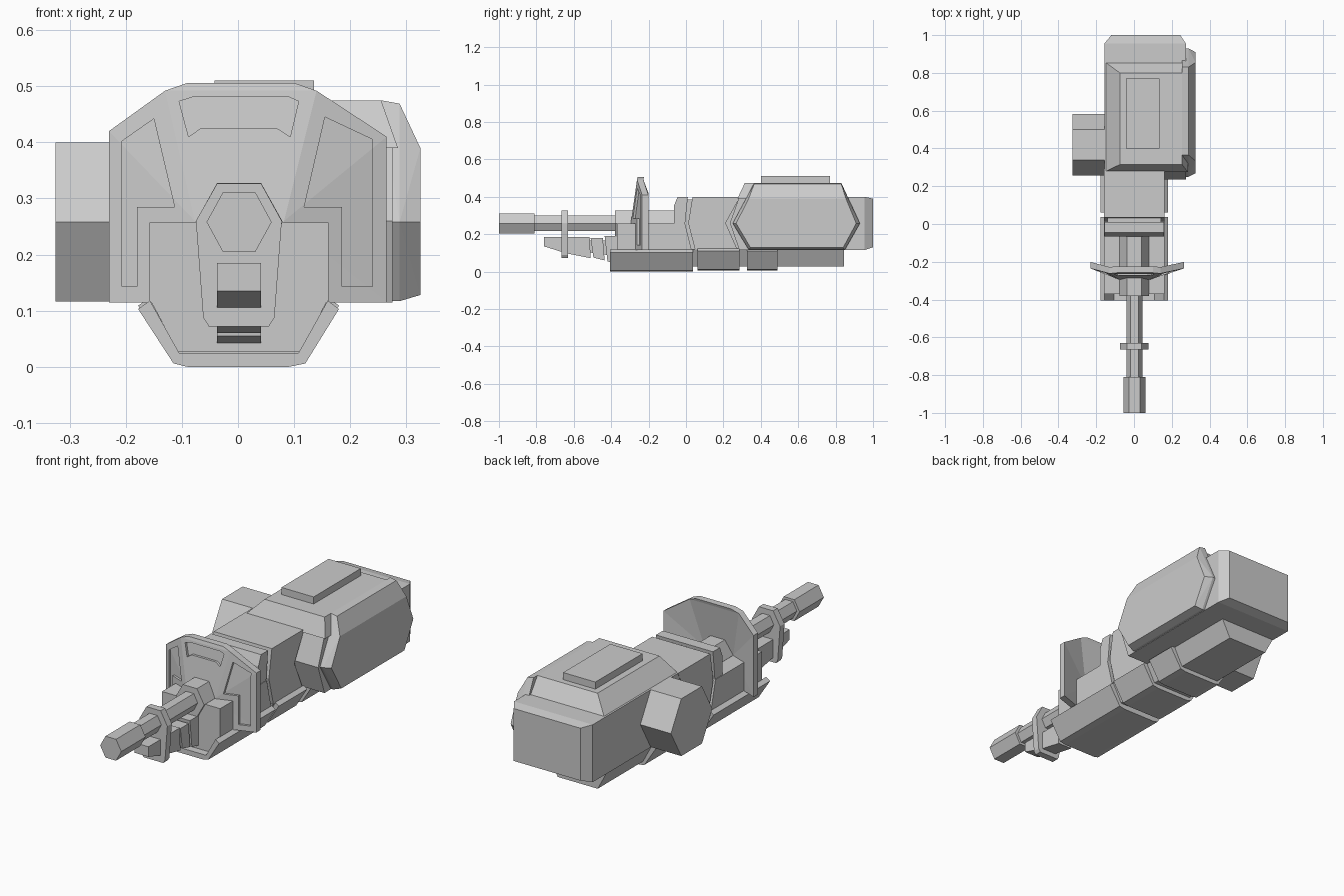
import bpy, bmesh, math
from mathutils import Vector

if "Cube" in bpy.data.objects:
    bpy.data.objects.remove(bpy.data.objects["Cube"])


def make(name, verts, faces):
    me = bpy.data.meshes.new(name)
    me.from_pydata([tuple(v) for v in verts], [], faces)
    bm = bmesh.new()
    bm.from_mesh(me)
    bmesh.ops.recalc_face_normals(bm, faces=bm.faces[:])
    bm.to_mesh(me)
    bm.free()
    ob = bpy.data.objects.new(name, me)
    bpy.context.collection.objects.link(ob)
    return ob


def prism(name, profile, axis, a, b):
    """Extrude a 2D profile from a to b: (y,z) along 'x' or (x,z) along 'y'."""
    def put(p, t):
        return (t, p[0], p[1]) if axis == 'x' else (p[0], t, p[1])
    n = len(profile)
    verts = [put(p, a) for p in profile] + [put(p, b) for p in profile]
    faces = [list(range(n)), list(range(n, 2 * n))]
    faces += [[i, (i + 1) % n, n + (i + 1) % n, n + i] for i in range(n)]
    return make(name, verts, faces)


def hull(name, pts):
    """Convex solid around the given corners."""
    ob = make(name, pts, [])
    bm = bmesh.new()
    bm.from_mesh(ob.data)
    bmesh.ops.convex_hull(bm, input=bm.verts[:])
    bmesh.ops.dissolve_limit(bm, angle_limit=0.01, verts=bm.verts[:], edges=bm.edges[:])
    bmesh.ops.recalc_face_normals(bm, faces=bm.faces[:])
    bm.to_mesh(ob.data)
    bm.free()
    return ob


def hexagon(cx, cz, rx, rz):
    return [(cx + rx * math.cos(math.pi / 3 * i),
             cz + rz * math.sin(math.pi / 3 * i) / math.sin(math.pi / 3)) for i in range(6)]


# Barrel: muzzle, tube and thick sleeve
for name, rx, rz, y0, y1 in (("muzzle", .058, .053, -1, -.81),
                             ("barrel", .043, .041, -.81, -.37),
                             ("barrel_sleeve", .078, .07, -.38, -.03)):
    prism(name, hexagon(.002, .258, rx, rz), 'y', y0, y1)

# Bracket hanging under the barrel
prism("barrel_bracket", [(-.037, .327), (.041, .327), (.078, .26), (.065, .088), (.055, .072),
                         (-.052, .072), (-.062, .088), (-.075, .26)], 'y', -.665, -.63)

# Stepped under-barrel segments
steps = [[(-.76, .185), (-.76, .135), (-.64, .098), (-.51, .072), (-.515, .185)],
         [(-.51, .18), (-.445, .18), (-.435, .06), (-.495, .075)],
         [(-.435, .19), (-.36, .19), (-.36, .04), (-.42, .055)]]
for i, s in enumerate(steps):
    prism("under_barrel_%d" % (i + 1), s, 'x', -.037, .041)
prism("under_barrel_core", [(-.7, .165), (-.36, .165), (-.36, .08), (-.5, .1), (-.7, .13)],
      'x', -.025, .028)

# Lower keel and its cladding troughs
prism("keel", [(-.157, .12), (-.107, .027), (.112, .027), (.16, .12)], 'y', -.37, .845)
trough = [(-.178, .103), (-.115, .006), (-.09, .0), (.09, .0), (.12, .006), (.18, .103),
          (.16, .118), (.108, .025), (-.105, .025), (-.157, .118)]
for i, (y0, y1, lift) in enumerate([(-.405, .037, 0), (.062, .285, .006), (.327, .49, .006)]):
    prism("keel_cladding_%d" % (i + 1), [(x, z + lift) for x, z in trough], 'y', y0, y1)

# Receiver: front block, collar, inner neck, rear block
prism("receiver_front", [(-.37, .115), (-.37, .257), (-.005, .257), (.03, .115)], 'x', -.158, .161)
prism("receiver_collar", [(-.045, .4), (.01, .4), (-.005, .257), (-.065, .257), (-.065, .35)],
      'x', -.155, .158)
prism("receiver_neck", [(-.03, .1), (-.03, .385), (.4, .385), (.4, .1)], 'x', -.14, .143)
prism("receiver_rear", [(.035, .4), (.012, .26), (.048, .118), (.275, .118), (.212, .26), (.29, .4)],
      'x', -.158, .161)

# Gun shield: a folded sheet in two layers, the front one with slots cut through
sheet = [(-.075, -.298, .115), (.08, -.298, .115), (.082, -.295, .26), (.14, -.262, .492),
         (.1, -.258, .506), (-.09, -.258, .506), (-.13, -.262, .492), (-.077, -.295, .26),
         (-.23, -.235, .115), (-.23, -.235, .42), (.265, -.235, .115), (.265, -.235, .41)]
fold = [[0, 1, 2, 7], [7, 2, 3, 6], [6, 3, 4, 5], [0, 7, 8], [7, 9, 8], [7, 6, 9],
        [1, 10, 2], [2, 10, 11], [2, 11, 3]]


def layer(name, y0, y1):
    n = len(sheet)
    verts = [(x, y + y0, z) for x, y, z in sheet] + [(x, y + y1, z) for x, y, z in sheet]
    rim = [0, 1, 10, 11, 3, 4, 5, 6, 9, 8]
    faces = fold + [[n + i for i in reversed(f)] for f in fold]
    faces += [[a, b, b + n, a + n] for a, b in zip(rim, rim[1:] + rim[:1])]
    return make(name, verts, faces)


layer("shield_back", .012, .034)
front = layer("shield_front", 0, .012)
slots = [[(-.207, .402), (-.15, .442), (-.113, .285), (-.18, .285), (-.18, .143), (-.207, .143)],
         [(.155, .445), (.24, .405), (.24, .143), (.185, .143), (.185, .285), (.118, .285)],
         [(-.105, .473), (-.08, .481), (.09, .481), (.108, .473), (.093, .41), (.068, .426),
          (-.065, .426), (-.088, .41)]]
for i, s in enumerate(slots):
    cutter = prism("slot_cutter_%d" % (i + 1), s, 'y', -.4, -.1)
    cutter.hide_render = True
    cutter.hide_viewport = True
    cutter.display_type = 'WIRE'
    m = front.modifiers.new("slot", 'BOOLEAN')
    m.operation = 'DIFFERENCE'
    m.solver = 'EXACT'
    m.object = cutter

# Rear housing with bevelled roof
core = [(x, y, z) for x in (-.157, .275) for y, z in
        ((.235, .26), (.285, .4), (.855, .4), (.955, .4), (.955, .115), (.285, .115))]
core += [(x, 1, z) for x in (-.12, .245) for z in (.13, .39)]
hull("housing", core)
hull("housing_roof", [(x, y, .39) for x in (-.157, .285) for y in (.275, .86)] +
     [(x, y, .475) for x in (-.075, .255) for y in (.315, .8)])
hull("roof_plate", [(x, y, z) for x in (-.042, .135) for y in (.4, .77) for z in (.46, .51)])

# Right-hand hexagonal side cover
outer = [(.25, .258), (.365, .475), (.83, .475), (.93, .258), (.85, .117), (.335, .117)]
inner = [(.268, .258), (.335, .39), (.855, .39), (.91, .258), (.84, .128), (.345, .128)]
hull("side_cover", [(.255, y, z) for y, z in outer] + [(.288, y, z - .006 * (z > .4)) for y, z in outer] +
     [(.325, y, z) for y, z in inner])

# Left-hand hexagonal drum
prism("side_drum", hexagon(.42, .258, .162, .142), 'x', -.325, -.1)
